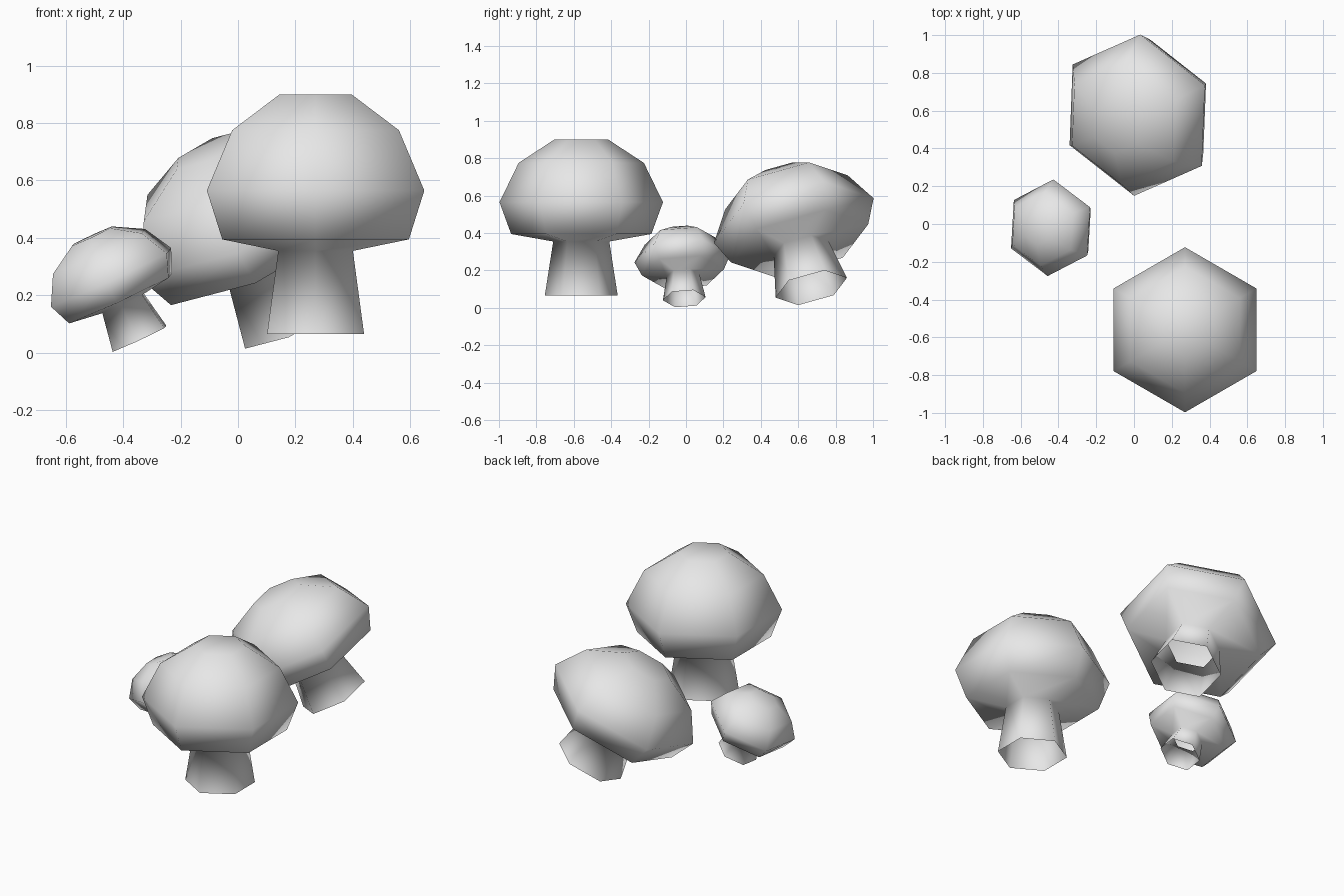
import bpy
import bmesh
from math import cos, sin, pi
from mathutils import Vector, Matrix

if "Cube" in bpy.data.objects:
    bpy.data.objects.remove(bpy.data.objects["Cube"], do_unlink=True)

# Single colour
grey = bpy.data.materials.new("plain_grey")
grey.use_nodes = True
colour = (0.8, 0.8, 0.8, 1)
grey.diffuse_color = colour
grey.node_tree.nodes["Principled BSDF"].inputs["Base Color"].default_value = colour

SIDES = 6
# Radius and height above the widest ring, from open stem foot to cap top
PROFILE = [(0.195, -0.5), (0.15, -0.21), (0.375, -0.17),
           (0.437, 0), (0.335, 0.21), (0.144, 0.335)]


def mushroom(name, centre, lean, corner, width, height):
    """Six-sided mushroom; lean is its axis, corner points to one rim corner."""
    bm = bmesh.new()
    rings = []
    for r, z in PROFILE:
        angles = [2 * pi * i / SIDES for i in range(SIDES)]
        rings.append([bm.verts.new((r * width * cos(a), r * width * sin(a), z * height))
                      for a in angles])
    for low, high in zip(rings, rings[1:]):
        for i in range(SIDES):
            j = (i + 1) % SIDES
            bm.faces.new((low[i], low[j], high[j], high[i]))
    bm.faces.new(rings[-1])
    for face in bm.faces:
        face.smooth = True
    mesh = bpy.data.meshes.new(name)
    bm.to_mesh(mesh)
    bm.free()
    mesh.materials.append(grey)
    obj = bpy.data.objects.new(name, mesh)
    bpy.context.collection.objects.link(obj)
    # Orient the axis and the rim corner
    up = Vector(lean).normalized()
    side = up.cross(Vector(corner)).normalized()
    front = side.cross(up)
    turn = Matrix((front, side, up)).transposed().to_4x4()
    obj.matrix_world = Matrix.Translation(centre) @ turn


mushroom("large_mushroom", (0.27, -0.56, 0.565), (0, 0, 1), (0, 1, 0), 1, 1)
mushroom("leaning_mushroom", (0.017, 0.576, 0.467), (-0.41, -0.23, 0.88),
         (0.017, 0.425, 0.117), 1.015, 0.815)
mushroom("small_mushroom", (-0.442, -0.02, 0.263), (-0.42, -0.045, 0.906),
         (0.015, 0.256, 0.02), 0.588, 0.472)
